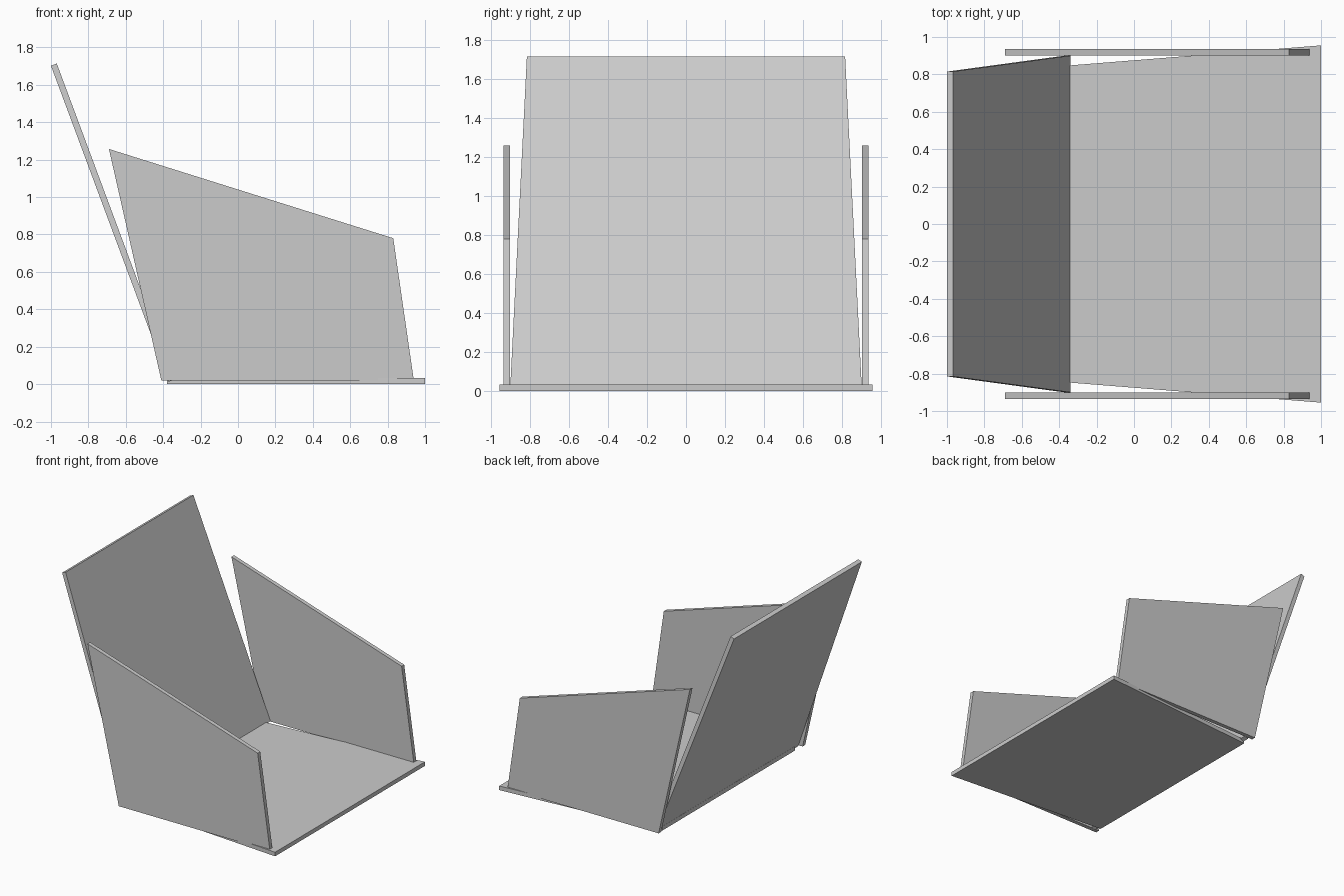
import bpy
import bmesh
from mathutils import Vector

cube = bpy.data.objects.get("Cube")
if cube:
    bpy.data.objects.remove(cube, do_unlink=True)

# Single plain grey finish
grey = bpy.data.materials.new("light_grey")
grey.use_nodes = True
colour = (0.6, 0.6, 0.6, 1)
grey.diffuse_color = colour
grey.node_tree.nodes["Principled BSDF"].inputs["Base Color"].default_value = colour


def panel(name, outline, offset):
    """Flat board: an outline of 3D points extruded along an offset."""
    bm = bmesh.new()
    base = bm.faces.new([bm.verts.new(p) for p in outline])
    ext = bmesh.ops.extrude_face_region(bm, geom=[base], use_keep_orig=True)
    top = [v for v in ext["geom"] if isinstance(v, bmesh.types.BMVert)]
    bmesh.ops.translate(bm, verts=top, vec=Vector(offset))
    bmesh.ops.recalc_face_normals(bm, faces=bm.faces)
    mesh = bpy.data.meshes.new(name)
    bm.to_mesh(mesh)
    bm.free()
    mesh.materials.append(grey)
    obj = bpy.data.objects.new(name, mesh)
    bpy.context.collection.objects.link(obj)
    return obj


def trapezoid(x0, z0, w0, x1, z1, w1):
    """Symmetric outline between two edges of given half widths."""
    return [(x0, -w0, z0), (x1, -w1, z1), (x1, w1, z1), (x0, w0, z0)]


# Seat, widening toward the open end
panel("seat", trapezoid(-0.38, 0, 0.845, 1, 0, 0.955), (0, 0, 0.033))

# Leaning backrest, narrowing toward the top
panel("backrest", trapezoid(-0.371, 0.012, 0.9, -1, 1.702, 0.815), (0.031, 0, 0.012))

# Mirrored side panels
side = [(-0.41, 0.02), (0.94, 0.02), (0.83, 0.78), (-0.69, 1.257)]
for name, s in (("left_side", 1), ("right_side", -1)):
    panel(name, [(x, s * 0.902, z) for x, z in side], (0, s * 0.033, 0))
